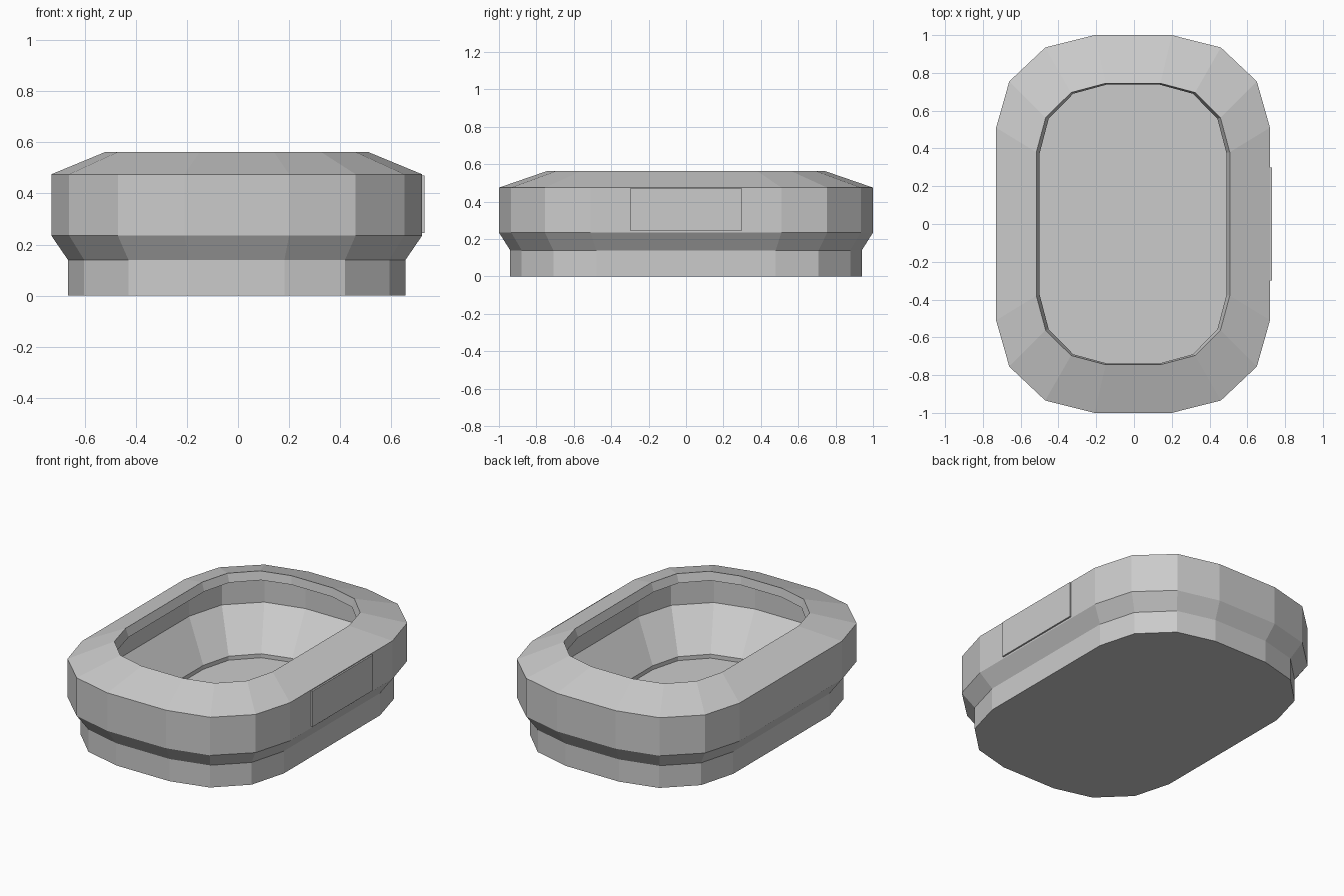
import bpy, bmesh
from math import sin, cos, pi

if "Cube" in bpy.data.objects:
    bpy.data.objects.remove(bpy.data.objects["Cube"])

CX = -0.005                      # body centre, so body plus side plate is centred
HALF_X, HALF_Y = 0.725, 1.0      # widest outline
RX, RY = 0.52, 0.49              # corner radii


def outline():
    """Rounded rectangle, three flat segments per corner, 16 points."""
    pts = []
    for q, (sx, sy) in enumerate([(1, 1), (-1, 1), (-1, -1), (1, -1)]):
        for i in range(4):
            a = q * pi / 2 + i * pi / 6
            pts.append((sx * (HALF_X - RX) + RX * cos(a),
                        sy * (HALF_Y - RY) + RY * sin(a)))
    return pts


def finish(bm, name):
    bmesh.ops.recalc_face_normals(bm, faces=bm.faces[:])
    mesh = bpy.data.meshes.new(name)
    bm.to_mesh(mesh)
    bm.free()
    obj = bpy.data.objects.new(name, mesh)
    bpy.context.collection.objects.link(obj)
    return obj


def loft(name, profile):
    """Stack scaled outlines (half x, half y, z) and cap both ends."""
    bm = bmesh.new()
    rings = [[bm.verts.new((CX + x * hx / HALF_X, y * hy / HALF_Y, z))
              for x, y in outline()] for hx, hy, z in profile]
    for a, b in zip(rings, rings[1:]):
        for i in range(len(a)):
            j = (i + 1) % len(a)
            bm.faces.new((a[i], a[j], b[j], b[i]))
    bm.faces.new(rings[0])
    bm.faces.new(rings[-1])
    return finish(bm, name)


# Hollow basin: outside from the base up, over the rim, then down inside
loft("basin_body", [
    (0.66, 0.94, 0.0),
    (0.66, 0.94, 0.14),
    (0.725, 1.0, 0.235),
    (0.725, 1.0, 0.475),
    (0.512, 0.745, 0.563),
    (0.494, 0.738, 0.51),
    (0.675, 0.95, 0.435),
    (0.675, 0.95, 0.265),
    (0.505, 0.75, 0.04),
    (0.505, 0.75, 0.015),
])

# Thin plate on the right side
bm = bmesh.new()
bmesh.ops.create_cube(bm, size=1)
bmesh.ops.scale(bm, vec=(0.02, 0.6, 0.225), verts=bm.verts[:])
bmesh.ops.translate(bm, vec=(0.72, 0, 0.357), verts=bm.verts[:])
finish(bm, "side_plate")
